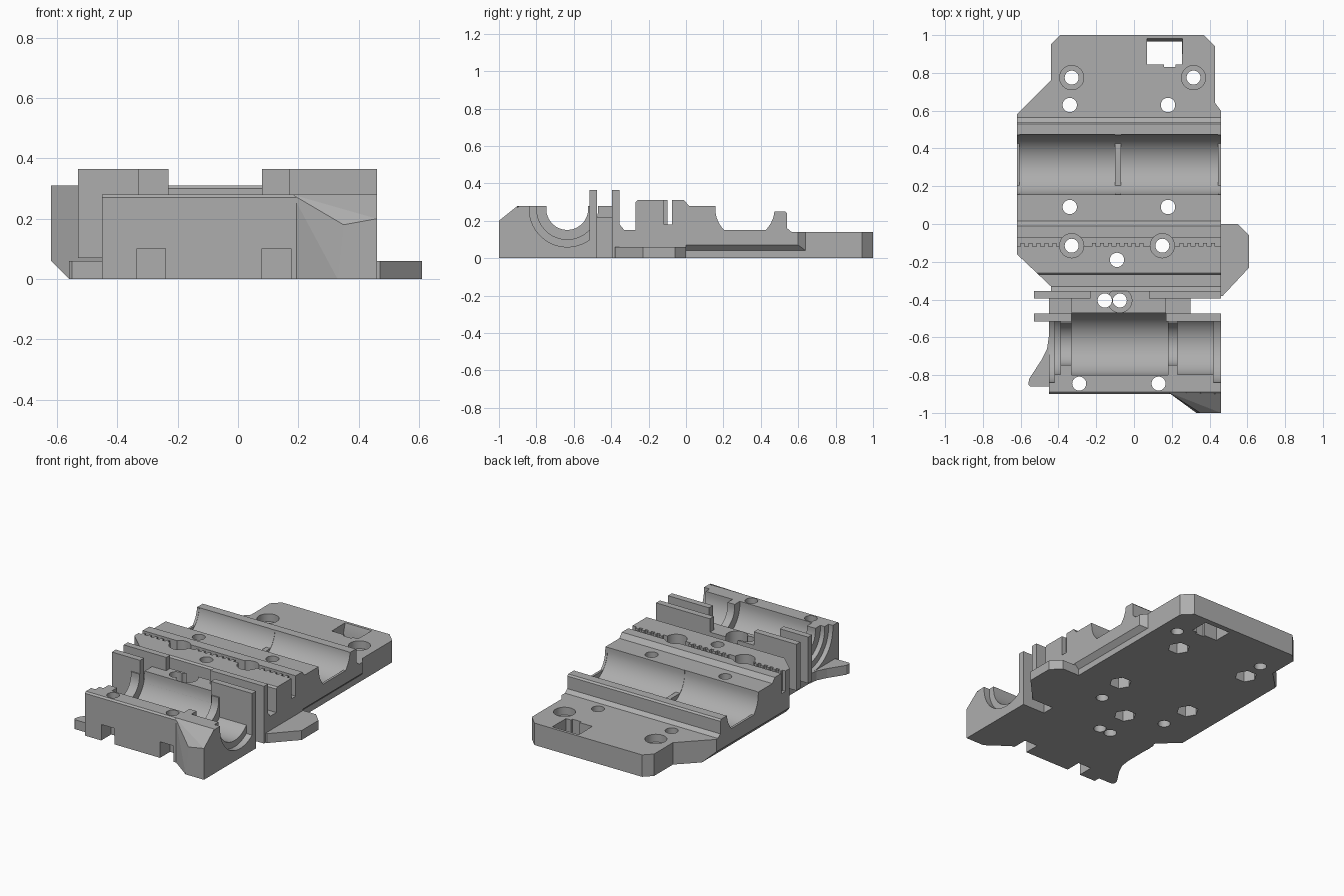
import bpy, bmesh
from math import cos, sin, pi
from mathutils import Vector

if "Cube" in bpy.data.objects:
    bpy.data.objects.remove(bpy.data.objects["Cube"], do_unlink=True)

grey = bpy.data.materials.new("plain grey")
grey.use_nodes = True
COLOUR = (0.42, 0.42, 0.42, 1)
grey.diffuse_color = COLOUR
for node in grey.node_tree.nodes:
    if node.type == 'BSDF_PRINCIPLED':
        node.inputs["Base Color"].default_value = COLOUR


def finish(name, bm):
    bmesh.ops.recalc_face_normals(bm, faces=bm.faces)
    mesh = bpy.data.meshes.new(name)
    bm.to_mesh(mesh)
    bm.free()
    mesh.materials.append(grey)
    ob = bpy.data.objects.new(name, mesh)
    bpy.context.scene.collection.objects.link(ob)
    return ob


def prism(name, pts, axis, a, b):
    """Extrude a 2D outline along an axis from a to b."""
    put = {'x': lambda u, v, t: (t, u, v),
           'y': lambda u, v, t: (u, t, v),
           'z': lambda u, v, t: (u, v, t)}[axis]
    bm = bmesh.new()
    lo = [bm.verts.new(put(u, v, a)) for u, v in pts]
    hi = [bm.verts.new(put(u, v, b)) for u, v in pts]
    bm.faces.new(lo)
    bm.faces.new(hi)
    n = len(pts)
    for i in range(n):
        j = (i + 1) % n
        bm.faces.new((lo[i], lo[j], hi[j], hi[i]))
    return finish(name, bm)


def box(name, x0, x1, y0, y1, z0, z1):
    return prism(name, [(x0, y0), (x1, y0), (x1, y1), (x0, y1)], 'z', z0, z1)


def cyl(x, y, r, z0, z1, n=32):
    pts = [(x + r * cos(2 * pi * i / n), y + r * sin(2 * pi * i / n)) for i in range(n)]
    return prism("cutter", pts, 'z', z0, z1)


def trough(y, r, x0, x1, floor=0.0, z=0.263, n=32):
    """U-shaped channel cutter, open at the top."""
    arc = [(y - r * cos(pi * i / n), z - r * sin(pi * i / n)) for i in range(n + 1)]
    if floor:
        arc = [p for p in arc if p[1] > floor]
    return prism("cutter", [(y - r, 0.6)] + arc + [(y + r, 0.6)], 'x', x0, x1)


def bounds(ob):
    cs = [v.co for v in ob.data.vertices]
    return [(min(c[k] for c in cs), max(c[k] for c in cs)) for k in range(3)]


def cut(ob, cutters):
    """Apply every cutter that touches the part."""
    span = bounds(ob)
    for c in cutters:
        if all(p[0] < q[1] and q[0] < p[1] for p, q in zip(span, bounds(c))):
            m = ob.modifiers.new("cut", 'BOOLEAN')
            m.operation, m.solver, m.object = 'DIFFERENCE', 'EXACT', c
    bpy.context.view_layer.update()
    dg = bpy.context.evaluated_depsgraph_get()
    mesh = bpy.data.meshes.new_from_object(ob.evaluated_get(dg))
    ob.modifiers.clear()
    ob.data = mesh


# Main body: long cross-section run across the width
main_body = prism("main_body", [
    (-.39, 0), (-.39, .18), (-.355, .18), (-.33, .15), (-.27, .15), (-.27, .3), (-.26, .31),
    (-.118, .31), (-.118, .18), (-.075, .18), (-.075, .31), (-.01, .31), (.015, .28),
    (.3, .28), (.3, .25), (.53, .25), (.54, .24), (.54, .16), (.57, .135), (.57, 0)],
    'x', -.62, .46)

# Back plate with clipped corners
back_plate = prism("back_plate", [
    (-.62, .5), (-.62, .58), (-.44, .76), (-.44, .95), (-.39, 1), (.37, 1),
    (.43, .94), (.43, .64), (.46, .6), (.46, .5)], 'z', 0, .14)

# Front bearing block and the neck joining it to the body
front_block = prism("front_block", [
    (-.9, 0), (-.9, .27), (-.89, .28), (-.475, .28), (-.475, 0)], 'x', -.45, .46)
neck = box("neck", -.33, .17, -.5, -.38, 0, .28)
neck_sides = box("neck_sides", -.45, .3, -.48, -.385, 0, .22)

# Thin upright walls either side of the neck
walls = []
for side, y0, y1, xl, xr in (("back", -.395, -.355, -.23, .08),
                             ("front", -.515, -.475, -.33, .17)):
    walls.append(prism(side + "_wall_right", [
        (-.53, .07), (-.45, .07), (-.45, 0), (xl, 0), (xl, .365), (-.53, .365)], 'y', y0, y1))
    walls.append(box(side + "_wall_left", xr, .46, y0, y1, 0, .365))
walls.append(box("back_wall_middle", -.24, .09, -.395, -.355, 0, .28))

# Side tab, side fin and flared corner
side_tab = prism("side_tab", [
    (.44, 0), (.55, 0), (.61, -.06), (.61, -.23), (.47, -.38), (.44, -.38)], 'z', 0, .06)
side_fin = prism("side_fin", [
    (-.44, -.52), (-.46, -.66), (-.49, -.72), (-.555, -.82), (-.56, -.85),
    (-.55, -.86), (-.4, -.86)], 'z', 0, .06)
bm = bmesh.new()
for p in ((.18, -.89, 0), (.33, -1, 0), (.46, -1, 0), (.46, -.89, 0),
          (.35, -1, .18), (.46, -1, .2), (.46, -.9, .28), (.18, -.89, .28)):
    bm.verts.new(Vector(p))
bmesh.ops.convex_hull(bm, input=bm.verts)
bmesh.ops.dissolve_limit(bm, angle_limit=0.02, verts=bm.verts, edges=bm.edges)
flared_corner = finish("flared_corner", bm)

# Belt teeth along the slot
pitch = .042
for i in range(25):
    x = -.6 + i * pitch
    if min(abs(x + .33), abs(x - .15)) > .08:
        box("belt_tooth", x, x + pitch / 2, -.125, -.1, .18, .31)

# Body trimming: clipped corner and lower edge bevels
trims = [
    prism("cutter", [(-.7, -.084), (-.44, -.33), (-.44, -.5), (-.7, -.5)], 'z', -.1, .5),
    prism("cutter", [(-.66, .1), (-.46, -.1), (-.66, -.1)], 'y', -.5, .64),
    prism("cutter", [(.5, .11), (.43, .04), (.43, -.1), (.5, -.1)], 'y', 0, .66)]

# Bearing channels
rear_channels = [trough(.315, .16, -.605, -.1), trough(.315, .16, -.07, .445),
                 trough(.315, .158, -.8, .7, floor=.15)]
front_channels = [trough(-.635, .165, -.33, .18), trough(-.635, .112, -.7, .7),
                  trough(-.635, .163, .23, .43), trough(-.635, .163, -.43, -.39),
                  trough(-.635, .203, .42, .6), trough(-.635, .203, -.6, -.42)]

# Screw holes, counterbores and nut pockets
holes = []
for x, y, bore in ((-.33, .775, .09), (.315, .775, .09), (-.33, -.115, .17),
                   (.15, -.115, .17), (-.075, -.405, .2)):
    holes += [cyl(x, y, .037, -.1, .5), cyl(x, y, .064, bore, .5)]
for x, y in ((-.34, .63), (.18, .63), (-.34, .09), (.18, .09), (-.09, -.19)):
    holes += [cyl(x, y, .038, -.1, .5), cyl(x, y, .066, -.1, .07, 6)]
holes.append(cyl(-.155, -.405, .038, -.1, .5))
for x, x0 in ((-.29, -.335), (.13, .08)):
    holes += [cyl(x, -.845, .037, -.1, .5),
              box("cutter", x0, x0 + .095, -.95, -.8, -.1, .102)]

# Cable window in the back plate
window = [box("cutter", .07, .255, .845, .965, -.1, .3),
          box("cutter", .16, .22, .83, .9, -.1, .3),
          prism("cutter", [(.9, .07), (.962, .07), (.985, .15), (.985, .3), (.9, .3)],
                'x', .069, .256)]

cut(main_body, trims + rear_channels + holes)
cut(back_plate, trims[1:] + holes + window)
cut(front_block, front_channels + holes)
for part in [neck, neck_sides]:
    cut(part, front_channels[:1] + holes)
for part in walls + [flared_corner]:
    cut(part, holes)

# Discard cutters and shade the round surfaces
for ob in list(bpy.data.objects):
    if ob.name.startswith("cutter"):
        bpy.data.objects.remove(ob, do_unlink=True)
bpy.ops.object.select_all(action='DESELECT')
parts = [main_body, back_plate, front_block, neck, neck_sides] + walls
for part in parts:
    part.select_set(True)
bpy.context.view_layer.objects.active = main_body
bpy.ops.object.shade_smooth_by_angle(angle=0.52)
